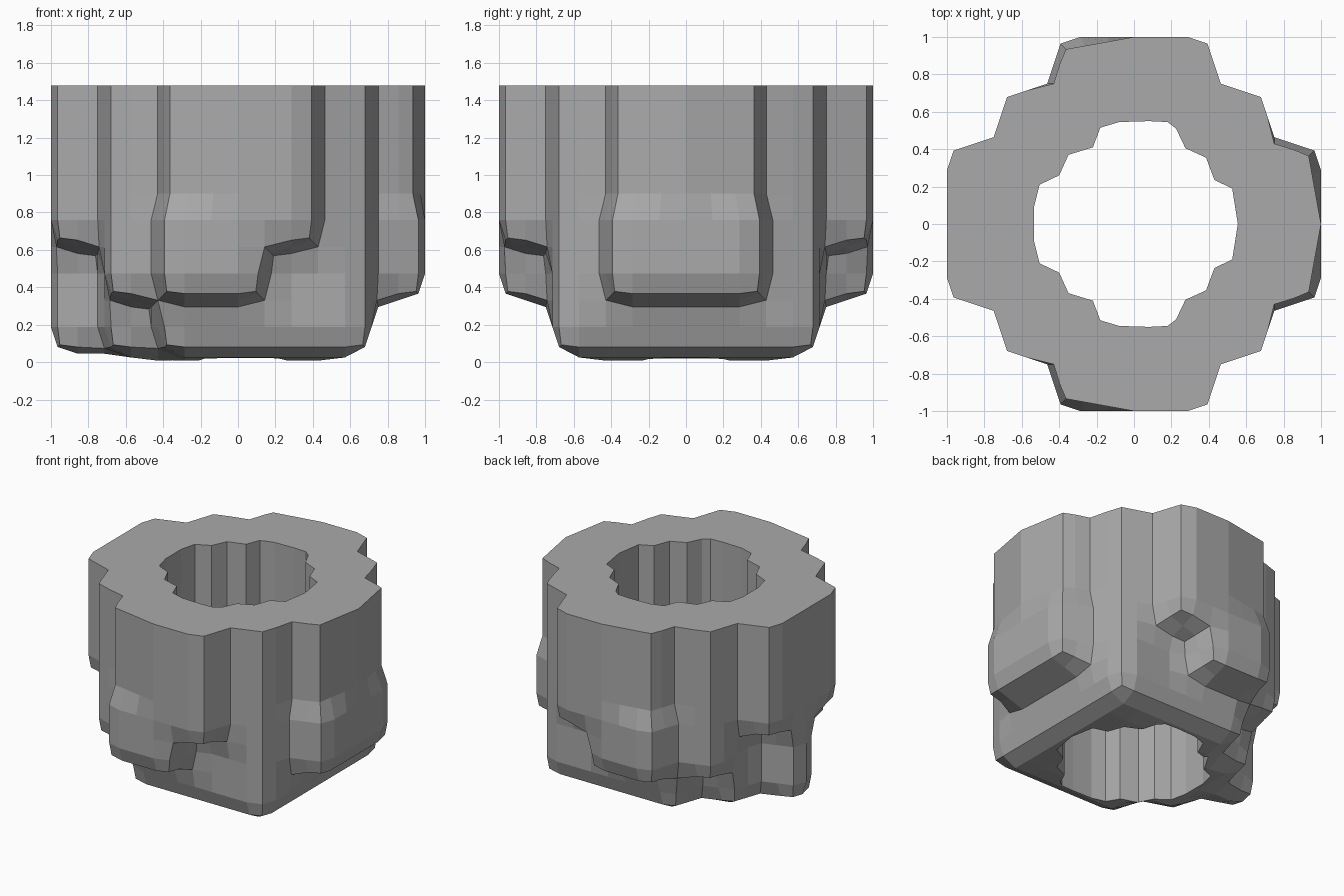
import bpy, bmesh
from mathutils import Vector

if "Cube" in bpy.data.objects:
    bpy.data.objects.remove(bpy.data.objects["Cube"])

H = 1 / 7            # half of one building block
BASE, TOP = 0.045, 1.48
LAYERS = 12

grey = bpy.data.materials.new("stone grey")
grey.diffuse_color = (0.4, 0.4, 0.4, 1)
grey.use_nodes = True
grey.node_tree.nodes["Principled BSDF"].inputs["Base Color"].default_value = grey.diffuse_color


def solid(i, j, k):
    """Blocky layout of the body, in half-block cells."""
    if not 0 <= k < LAYERS:
        return False
    x, y = (i + 0.5) * H, abs((j + 0.5) * H)
    layer = k // 2
    if abs(x) < 5 * H and y < 5 * H:                 # square core
        return not (layer == 0 and x < -3 * H and y > 3 * H)
    if abs(x) < 7 * H and y < 3 * H:                 # right and left panels
        if x > 0:
            return layer >= 1
        return layer >= 2 or y < H
    if y < 7 * H and abs(x) < 3 * H:                 # front and back panels
        return layer >= 2 or (layer == 1 and x < H)
    return False


def block_shell():
    """Outer skin of the blocks, corners relaxed into chamfers."""
    bm = bmesh.new()
    verts = {}

    def vert(p):
        if p not in verts:
            verts[p] = bm.verts.new((p[0] * H, p[1] * H, BASE + p[2] * H))
        return verts[p]

    for i in range(-7, 7):
        for j in range(-7, 7):
            for k in range(LAYERS):
                if not solid(i, j, k):
                    continue
                for axis in range(3):
                    for side in (0, 1):
                        n = [i, j, k]
                        n[axis] += 2 * side - 1
                        if solid(*n):
                            continue
                        quad = []
                        for a, b in ((0, 0), (1, 0), (1, 1), (0, 1)):
                            p = [i, j, k]
                            p[axis] += side
                            p[(axis + 1) % 3] += a
                            p[(axis + 2) % 3] += b
                            quad.append(vert(tuple(p)))
                        bm.faces.new(quad if side else quad[::-1])
    relaxed = {}
    for v in bm.verts:
        near = [e.other_vert(v).co for e in v.link_edges]
        relaxed[v] = sum(near, Vector()) / len(near)
    for v, co in relaxed.items():
        v.co = co
    return bm


def shape(bm):
    for v in bm.verts:
        x, y, z = v.co
        # underside sinks slightly towards the hole
        if z < 0.06 and max(abs(x), abs(y)) < 0.6:
            v.co.z = 0.025 if max(abs(x), abs(y)) > 0.5 else 0.008
        # slimmer upper edges on the right panel and the left ends of front/back
        if z > 0.85:
            if x > 0.72 and abs(y) < 0.5:
                v.co.y = y * 0.925
                v.co.x = min(x, 1 - 0.06 * abs(y) / 0.36)
            elif abs(y) > 0.72 and -0.5 < x < 0:
                v.co.x = x * 0.925
                lim = 1 + 0.06 * x / 0.36
                v.co.y = max(-lim, min(lim, y))
    # flat top
    bmesh.ops.bisect_plane(bm, geom=bm.verts[:] + bm.edges[:] + bm.faces[:],
                           plane_co=(0, 0, TOP), plane_no=(0, 0, 1), clear_outer=True)
    bmesh.ops.contextual_create(bm, geom=[e for e in bm.edges if e.is_boundary])
    bmesh.ops.recalc_face_normals(bm, faces=bm.faces)


def add_object(name, bm):
    me = bpy.data.meshes.new(name)
    bm.to_mesh(me)
    bm.free()
    me.materials.append(grey)
    ob = bpy.data.objects.new(name, me)
    bpy.context.collection.objects.link(ob)
    return ob


bm = block_shell()
shape(bm)
body = add_object("body", bm)

# Notched round hole through the middle
ring = [(0.555, 0), (0.525, 0.19), (0.43, 0.235), (0.385, 0.355), (0.275, 0.405),
        (0.225, 0.51), (0.18, 0.545), (0.08, 0.55), (-0.08, 0.545), (-0.18, 0.515),
        (-0.22, 0.41), (-0.35, 0.37), (-0.40, 0.26), (-0.505, 0.21), (-0.535, 0.09)]
ring += [(x, -y) for x, y in reversed(ring) if y > 0]
bm = bmesh.new()
face = bm.faces.new([bm.verts.new((x, y, -0.5)) for x, y in ring])
ext = bmesh.ops.extrude_face_region(bm, geom=[face])
bmesh.ops.translate(bm, vec=(0, 0, 3),
                    verts=[g for g in ext["geom"] if isinstance(g, bmesh.types.BMVert)])
bmesh.ops.recalc_face_normals(bm, faces=bm.faces)
cutter = add_object("hole_cutter", bm)
cutter.hide_render = True

cut = body.modifiers.new("hole", 'BOOLEAN')
cut.operation = 'DIFFERENCE'
cut.solver = 'EXACT'
cut.object = cutter
bpy.context.view_layer.objects.active = body
bpy.ops.object.modifier_apply(modifier="hole")
bpy.data.objects.remove(cutter)
